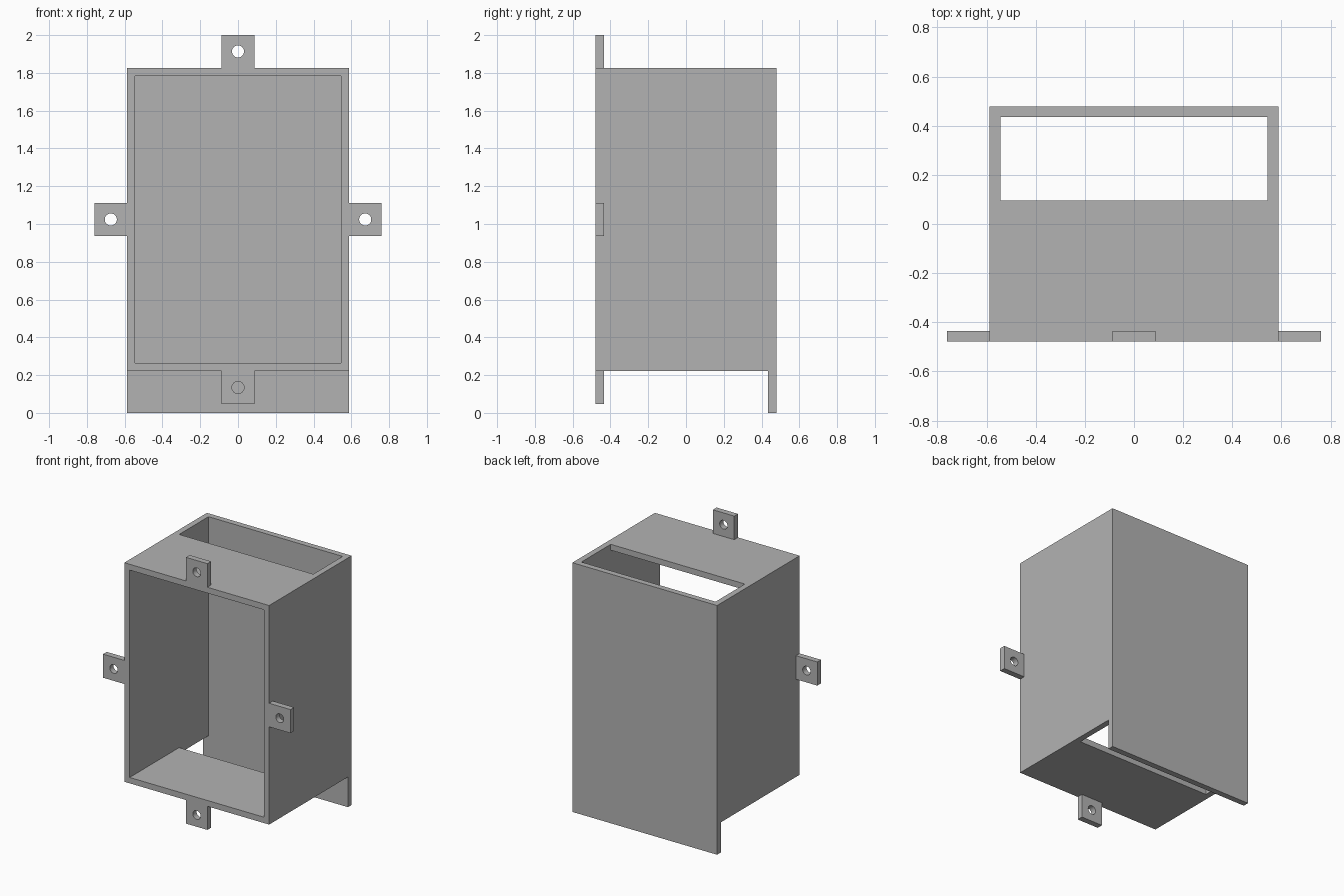
import bpy, bmesh
from math import pi
from mathutils import Matrix, Vector

cube = bpy.data.objects.get("Cube")
if cube:
    bpy.data.objects.remove(cube, do_unlink=True)

grey = bpy.data.materials.new("plain_grey")
grey.use_nodes = True
colour = (0.45, 0.45, 0.45, 1)
grey.diffuse_color = colour
grey.node_tree.nodes["Principled BSDF"].inputs["Base Color"].default_value = colour

HALF_W, HALF_D = 0.587, 0.478      # outer half width and half depth
BOTTOM, TOP = 0.221, 1.827         # box body heights
WALL, TAB, HOLE = 0.043, 0.173, 0.032


def make_object(name, bm):
    bmesh.ops.recalc_face_normals(bm, faces=bm.faces)
    mesh = bpy.data.meshes.new(name)
    bm.to_mesh(mesh)
    bm.free()
    mesh.materials.append(grey)
    obj = bpy.data.objects.new(name, mesh)
    bpy.context.collection.objects.link(obj)
    return obj


def extrude_side_profile(name, points, half_width):
    """Extrude a (y, z) outline across x."""
    bm = bmesh.new()
    face = bm.faces.new([bm.verts.new((-half_width, y, z)) for y, z in points])
    new = bmesh.ops.extrude_face_region(bm, geom=[face])["geom"]
    verts = [v for v in new if isinstance(v, bmesh.types.BMVert)]
    bmesh.ops.translate(bm, verts=verts, vec=(2 * half_width, 0, 0))
    return make_object(name, bm)


def cut(target, cutter):
    """Subtract the cutter, keep the result and discard the cutter."""
    cutter.hide_render = True
    mod = target.modifiers.new("cut", "BOOLEAN")
    mod.operation, mod.solver, mod.object = "DIFFERENCE", "EXACT", cutter
    graph = bpy.context.evaluated_depsgraph_get()
    graph.update()
    mesh = bpy.data.meshes.new_from_object(target.evaluated_get(graph))
    target.modifiers.clear()
    target.data = mesh
    bpy.data.objects.remove(cutter, do_unlink=True)


# Box body with the back wall running down to the ground
inner_back = HALF_D - WALL
body = extrude_side_profile("box_body", [
    (-HALF_D, BOTTOM), (inner_back, BOTTOM), (inner_back, 0),
    (HALF_D, 0), (HALF_D, TOP), (-HALF_D, TOP)], HALF_W)

# Open front, plus slots through roof and floor beside the back wall
slot = 0.095
hollow = extrude_side_profile("hollow_cutter", [
    (-0.6, BOTTOM + WALL), (slot, BOTTOM + WALL), (slot, 0.1),
    (inner_back, 0.1), (inner_back, 1.95), (slot, 1.95),
    (slot, TOP - WALL), (-0.6, TOP - WALL)], HALF_W - WALL)
cut(body, hollow)

# Four drilled mounting tabs, flush with the front edge
middle = (BOTTOM + TOP) / 2
tab_y = -HALF_D + WALL / 2
reach = HALF_W + TAB / 2
tabs = {
    "top_tab": (0, TOP + TAB / 2),
    "bottom_tab": (0, BOTTOM - TAB / 2),
    "left_tab": (reach, middle),
    "right_tab": (-reach, middle),
}
for name, (x, z) in tabs.items():
    centre = Matrix.Translation(Vector((x, tab_y, z)))
    bm = bmesh.new()
    bmesh.ops.create_cube(bm, size=1, matrix=centre @ Matrix.Diagonal((TAB, WALL, TAB, 1)))
    tab = make_object(name, bm)
    bm = bmesh.new()
    bmesh.ops.create_cone(bm, cap_ends=True, segments=32, radius1=HOLE, radius2=HOLE,
                          depth=0.2, matrix=centre @ Matrix.Rotation(pi / 2, 4, "X"))
    cut(tab, make_object("hole_cutter", bm))
